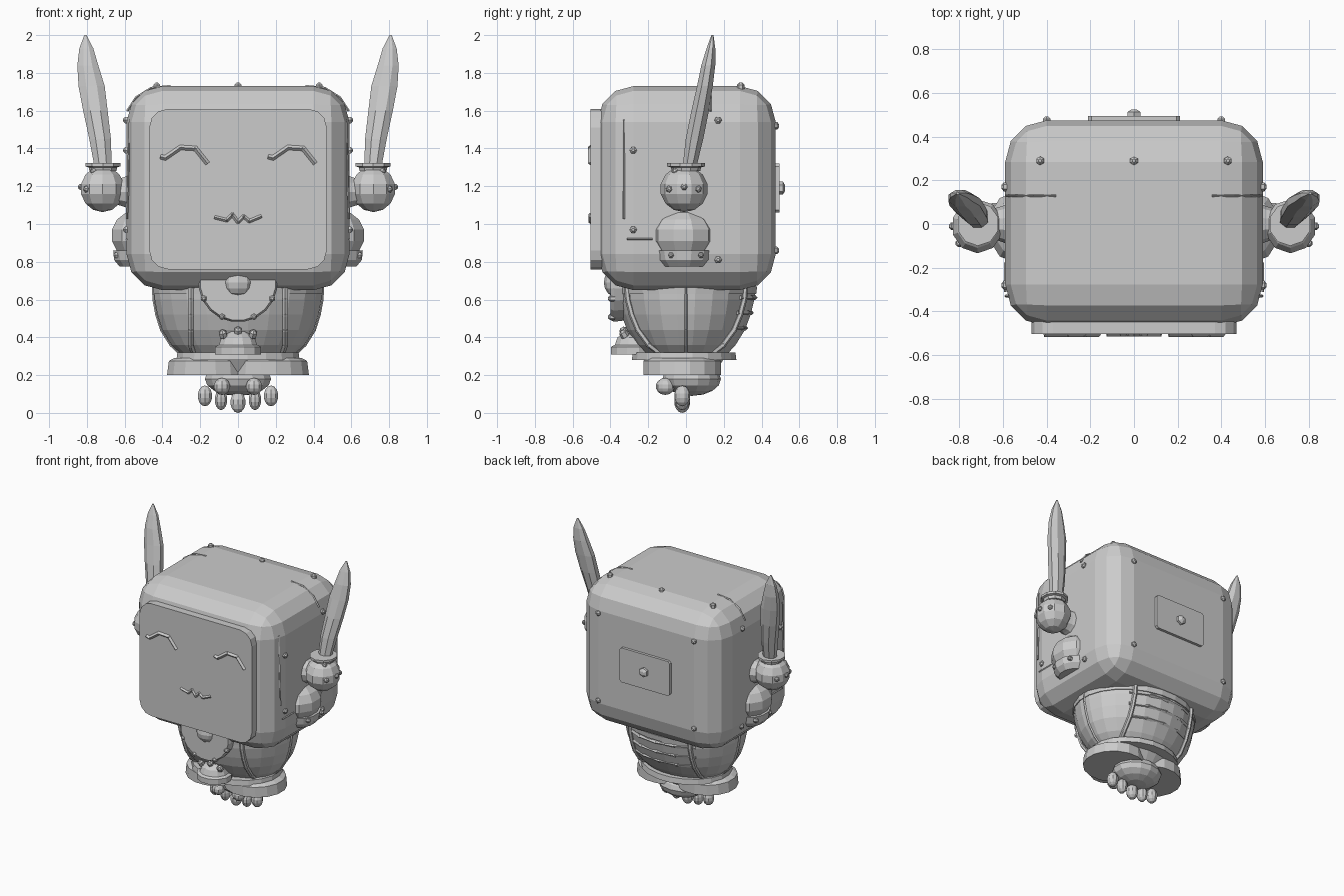
import bpy, bmesh, math
from mathutils import Vector, Matrix

if "Cube" in bpy.data.objects:
    bpy.data.objects.remove(bpy.data.objects["Cube"])

grey = bpy.data.materials.new("plain grey")
grey.use_nodes = True
grey.diffuse_color = (0.6, 0.6, 0.6, 1)
grey.node_tree.nodes["Principled BSDF"].inputs["Base Color"].default_value = (0.6, 0.6, 0.6, 1)


def add(name, bm):
    bmesh.ops.recalc_face_normals(bm, faces=bm.faces)
    mesh = bpy.data.meshes.new(name)
    bm.to_mesh(mesh)
    bm.free()
    mesh.materials.append(grey)
    obj = bpy.data.objects.new(name, mesh)
    bpy.context.collection.objects.link(obj)
    return obj


def loft(name, rings, n, axis=None, loc=(0, 0, 0)):
    """Skin elliptical rings (x, y, z, half width, half depth) and cap the ends."""
    bm = bmesh.new()
    loops = []
    for x, y, z, a, b in rings:
        angles = [2 * math.pi * (k + 0.5) / n for k in range(n)]
        loops.append([bm.verts.new((x + a * math.cos(t), y + b * math.sin(t), z)) for t in angles])
    for low, high in zip(loops, loops[1:]):
        for k in range(n):
            bm.faces.new((low[k], low[(k + 1) % n], high[(k + 1) % n], high[k]))
    bm.faces.new(loops[0])
    bm.faces.new(loops[-1])
    turn = Vector((0, 0, 1)).rotation_difference(Vector(axis)).to_matrix().to_4x4() if axis else Matrix()
    bm.transform(Matrix.Translation(loc) @ turn)
    return add(name, bm)


def ball(name, loc, size, u=10, v=7):
    bm = bmesh.new()
    bmesh.ops.create_uvsphere(bm, u_segments=u, v_segments=v, radius=1)
    bm.transform(Matrix.Translation(loc) @ Matrix.Diagonal((*size, 1)))
    return add(name, bm)


def rounded_box(name, low, high, radius, segments, axis=None):
    """Box with every edge rounded, or only the edges running along one axis."""
    low, high = Vector(low), Vector(high)
    bm = bmesh.new()
    bmesh.ops.create_cube(bm, size=1)
    bm.transform(Matrix.Translation((low + high) / 2) @ Matrix.Diagonal((*(high - low), 1)))
    edges = [e for e in bm.edges if axis is None
             or abs((e.verts[0].co - e.verts[1].co).normalized()[axis]) > 0.9]
    bmesh.ops.bevel(bm, geom=edges, offset=radius, segments=segments, profile=0.5, affect='EDGES')
    return add(name, bm)


def tube(name, points, radius, sides=4):
    """Thin tube through the points."""
    points = [Vector(p) for p in points]
    bm = bmesh.new()
    for a, b in zip(points, points[1:]):
        d = b - a
        turn = Vector((0, 0, 1)).rotation_difference(d).to_matrix().to_4x4()
        bmesh.ops.create_cone(bm, cap_ends=True, segments=sides, radius1=radius, radius2=radius,
                              depth=d.length + radius,
                              matrix=Matrix.Translation((a + b) / 2) @ turn)
    return add(name, bm)


def stud(name, loc, axis, r=0.02, h=0.018):
    return loft(name, [(0, 0, -h, r, r), (0, 0, h * 0.4, r, r), (0, 0, h, r * 0.4, r * 0.4)], 6, axis, loc)


# Head shell and face plate
rounded_box("head", (-0.59, -0.468, 0.65), (0.59, 0.475, 1.73), 0.19, 3)
rounded_box("face_plate", (-0.47, -0.505, 0.76), (0.47, -0.44, 1.61), 0.1, 3, axis=1)

# Raised closed eyes and mouth
eye = [(-0.12, 1.355), (-0.1, 1.35), (-0.02, 1.405), (0.06, 1.4), (0.12, 1.325)]
for side, cx in (("right", -0.285), ("left", 0.285)):
    tube(side + "_eye", [(cx + x, -0.505, z) for x, z in eye], 0.013)
mouth = [(-0.12, 1.035), (-0.06, 1.02), (-0.03, 1.05), (0, 1.01), (0.03, 1.04), (0.06, 1.015), (0.12, 1.04)]
tube("mouth", [(x, -0.505, z) for x, z in mouth], 0.01)

# Back hatch
rounded_box("back_hatch", (-0.21, 0.46, 1.06), (0.21, 0.495, 1.32), 0.015, 1, axis=1)
stud("hatch_knob", (0, 0.505, 1.19), (0, 1, 0), 0.035, 0.02)

# Head studs
for x in (-0.43, 0, 0.43):
    stud("top_stud", (x, 0.29, 1.73), (0, 0, 1))
for s in (-1, 1):
    for y, z in ((-0.28, 1.39), (0.17, 1.55), (-0.28, 0.97), (0.17, 0.81)):
        stud("side_stud", (s * (0.59 if z > 0.85 else 0.583), y, z), (s, 0, 0))
    for z in (0.86, 1.52):
        stud("back_stud", (s * 0.4, 0.475, z), (0, 1, 0))
    # Panel seams on the head sides
    tube("side_seam", [(s * 0.588, -0.33, 1.03), (s * 0.572, -0.33, 1.55)], 0.006)
    tube("lower_seam", [(s * 0.59, -0.31, 0.92), (s * 0.59, -0.18, 0.92)], 0.005)
    tube("top_seam", [(s * 0.36, 0.13, 1.73), (s * 0.46, 0.13, 1.72), (s * 0.54, 0.13, 1.67),
                      (s * 0.585, 0.13, 1.6)], 0.006)

# Body bowl: z, half width, half depth
bowl = [(0.2, 0.2, 0.15), (0.3, 0.29, 0.21), (0.36, 0.355, 0.265), (0.44, 0.405, 0.315),
        (0.52, 0.43, 0.345), (0.6, 0.445, 0.365), (0.72, 0.45, 0.375)]
loft("body", [(0, 0, z, a, b) for z, a, b in bowl], 24)
loft("body_rim", [(0, 0, 0.63, 0.452, 0.375), (0, 0, 0.67, 0.455, 0.38)], 24)

# Straps, side seams and rear folds follow the bowl
for s in (-1, 1):
    for f in (-1, 1):
        path = [(s * (0.25 if z > 0.3 else 0.23), f * b * math.sqrt(1 - (0.24 / a) ** 2), z)
                for z, a, b in bowl[1:]]
        tube("body_strap", path, 0.016, 6)
    tube("body_side_seam", [(s * a, 0, z) for z, a, b in bowl[1:]], 0.008)
for z, a, b in bowl[3:6]:
    arc = [math.radians(90 + d) for d in range(-38, 39, 19)]
    tube("rear_fold", [(a * math.cos(t), b * math.sin(t), z + 0.01) for t in arc], 0.013)

# Bib pocket with bell
loft("bib_pocket", [(0, 0, 0, 0.2, 0.2), (0, 0, 0.08, 0.21, 0.21), (0, 0, 0.1, 0.2, 0.2)], 20,
     (0, -1, 0), (0, -0.3, 0.69))
for d in (205, 245, 295, 335):
    t = math.radians(d)
    stud("bib_stud", (0.2 * math.cos(t), -0.395, 0.69 + 0.2 * math.sin(t)), (0, -1, 0), 0.017)
ball("bell", (0, -0.36, 0.69), (0.085, 0.075, 0.08), 10, 8)

# Front paw with small claws
loft("front_paw", [(0, -0.28, 0.31, 0.125, 0.12), (0, -0.28, 0.35, 0.125, 0.12), (0, -0.28, 0.36, 0.105, 0.1),
                   (0, -0.28, 0.4, 0.09, 0.085), (0, -0.28, 0.43, 0.045, 0.045)], 12)
for x, z in ((-0.08, 0.42), (0, 0.435), (0.08, 0.42)):
    stud("paw_claw", (x, -0.33, z), (x * 3, -0.6, 1), 0.022, 0.02)

# Hem ring and the two trouser cuffs
loft("hem_ring", [(0, -0.01, 0.28, 0.33, 0.28), (0, -0.01, 0.32, 0.325, 0.275)], 20)
for s in (-1, 1):
    loft("trouser_cuff", [(s * 0.16, -0.02, 0.2, 0.22, 0.21), (s * 0.16, -0.02, 0.275, 0.21, 0.21),
                          (s * 0.16, -0.02, 0.29, 0.18, 0.19)], 16)

# Bottom foot with toes
ball("foot", (0, 0.03, 0.18), (0.18, 0.155, 0.09), 14, 8)
for s in (-1, 1):
    ball("upper_toe", (s * 0.085, -0.11, 0.14), (0.045, 0.05, 0.045))
    ball("outer_toe", (s * 0.175, -0.02, 0.09), (0.04, 0.042, 0.055))
    ball("inner_toe", (s * 0.09, -0.02, 0.07), (0.035, 0.042, 0.055))
ball("middle_toe", (0, -0.02, 0.057), (0.042, 0.042, 0.057))

# Arms: shoulder, cuff, hand, wrist band and long blade
blade = [(0.715, 0.02, 1.31, 0.05, 0.04), (0.73, 0.045, 1.45, 0.062, 0.05), (0.755, 0.075, 1.6, 0.07, 0.05),
         (0.775, 0.1, 1.73, 0.075, 0.045), (0.795, 0.118, 1.84, 0.06, 0.04),
         (0.803, 0.132, 1.93, 0.04, 0.025), (0.808, 0.14, 2.0, 0.006, 0.006)]
for side, s in (("right", -1), ("left", 1)):
    ball(side + "_shoulder", (s * 0.53, -0.015, 0.94), (0.148, 0.17, 0.135), 10, 7)
    loft(side + "_shoulder_cuff", [(s * 0.54, -0.01, 0.775, 0.09, 0.11), (s * 0.54, -0.01, 0.81, 0.12, 0.14),
                                   (s * 0.54, -0.01, 0.86, 0.125, 0.15)], 12)
    loft(side + "_arm_joint", [(0, 0, 0, 0.1, 0.1), (0, 0, 0.05, 0.08, 0.08), (0, 0, 0.12, 0.06, 0.06)], 10,
         (s, 0, 0), (s * 0.56, 0, 1.17))
    ball(side + "_hand", (s * 0.717, -0.01, 1.185), (0.122, 0.127, 0.122), 10, 7)
    loft(side + "_wrist_band", [(s * 0.715, 0, 1.28, 0.075, 0.075), (s * 0.715, 0, 1.3, 0.08, 0.08),
                                (s * 0.715, 0, 1.305, 0.097, 0.1), (s * 0.715, 0, 1.322, 0.097, 0.1)], 10)
    loft(side + "_blade", [(s * x, y, z, a, b) for x, y, z, a, b in blade], 8)
    for d in ((1, 0, 0.1), (0.7, 0.6, 0), (0.7, -0.65, 0), (0.4, -0.4, 0.8)):
        v = Vector((s * d[0], d[1], d[2])).normalized()
        stud(side + "_hand_stud", Vector((s * 0.717, -0.01, 1.185)) + v * 0.115, v, 0.018, 0.016)
    for y in (-0.08, 0.08):
        stud(side + "_cuff_stud", (s * 0.645, y, 0.835), (s, 0, 0), 0.016, 0.015)
